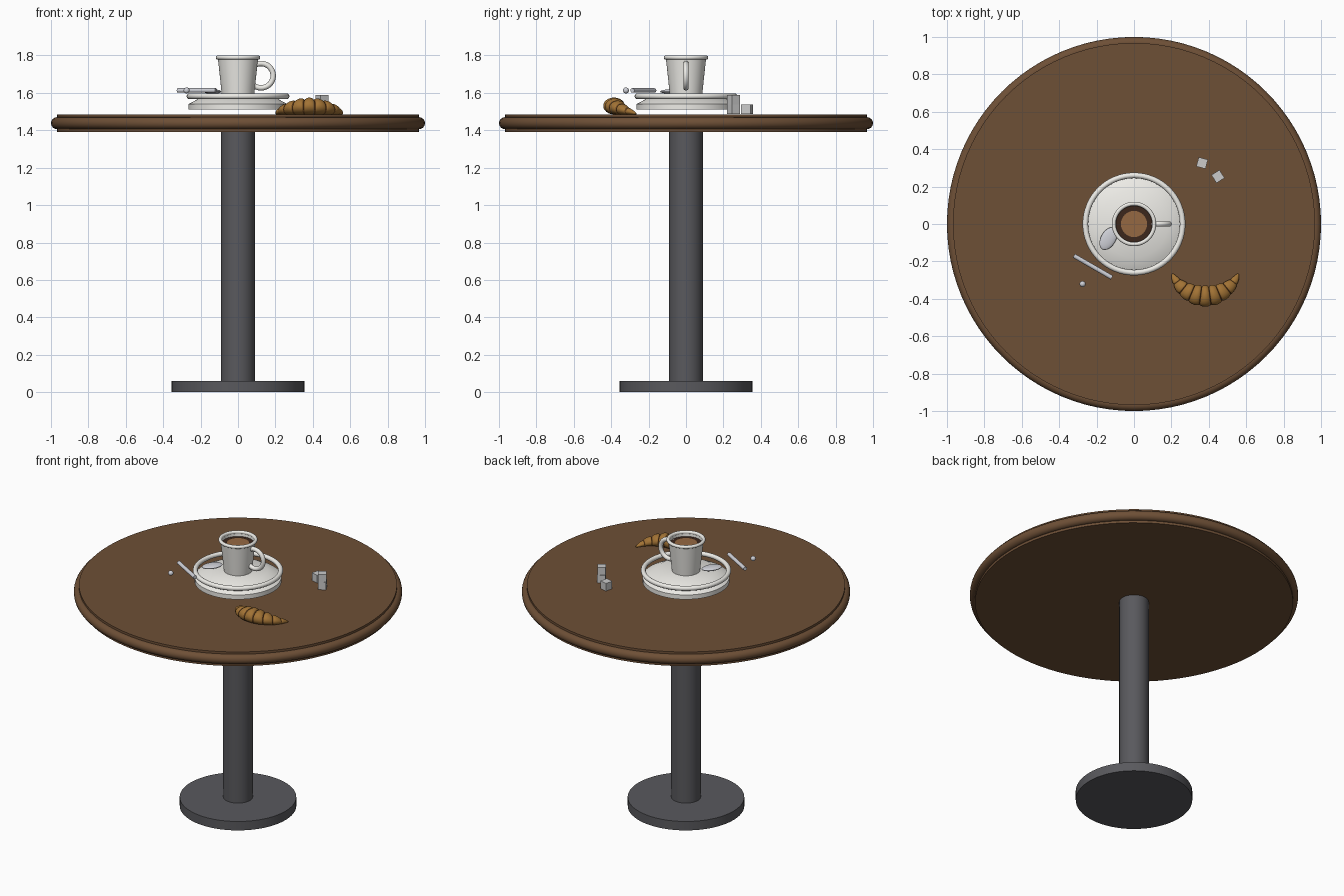
import bpy, bmesh
from math import sin, cos, pi, radians

if "Cube" in bpy.data.objects:
    bpy.data.objects.remove(bpy.data.objects["Cube"])


def material(name, rgb):
    m = bpy.data.materials.new(name)
    m.diffuse_color = (*rgb, 1)
    m.use_nodes = True
    m.node_tree.nodes["Principled BSDF"].inputs["Base Color"].default_value = m.diffuse_color
    return m


WOOD = material("wood", (0.155, 0.079, 0.037))
IRON = material("iron", (0.10, 0.10, 0.11))
CHINA = material("china", (0.85, 0.84, 0.80))
COFFEE = material("coffee", (0.045, 0.02, 0.012))
CREMA = material("crema", (0.30, 0.14, 0.055))
CRUST = material("crust", (0.36, 0.17, 0.035))
BROWNED = material("browned_crust", (0.16, 0.065, 0.015))
STEEL = material("steel", (0.62, 0.63, 0.68))
SUGAR = material("sugar", (0.9, 0.9, 0.88))


def finish(name, mat, smooth=True):
    o = bpy.context.object
    o.name = name
    o.data.materials.append(mat)
    if smooth:
        bpy.ops.object.shade_smooth_by_angle(angle=radians(35))
    return o


def disc(name, r, z0, z1, mat, sides=64):
    bpy.ops.mesh.primitive_cylinder_add(vertices=sides, radius=r, depth=z1 - z0,
                                        location=(0, 0, (z0 + z1) / 2))
    return finish(name, mat)


def ring(name, major, minor, loc, mat, rot=(0, 0, 0), seg=64):
    bpy.ops.mesh.primitive_torus_add(major_radius=major, minor_radius=minor, location=loc,
                                     rotation=rot, major_segments=seg, minor_segments=16)
    return finish(name, mat)


def ball(name, loc, scale, mat, turn=0):
    bpy.ops.mesh.primitive_uv_sphere_add(segments=32, ring_count=16, location=loc,
                                         rotation=(0, 0, turn))
    bpy.context.object.scale = scale
    return finish(name, mat)


def grid_mesh(name, rings, mats, closed_path=False):
    """Skin a list of vertex rings; cap the open ends."""
    bm = bmesh.new()
    rows = [[bm.verts.new(p) for p in r] for r in rings]
    n = len(rows[0])
    for a, b in zip(rows, rows[1:]):
        for j in range(n):
            k = (j + 1) % n
            bm.faces.new((a[j], a[k], b[k], b[j]))
    bm.faces.new(rows[0])
    bm.faces.new(rows[-1])
    bmesh.ops.recalc_face_normals(bm, faces=bm.faces)
    me = bpy.data.meshes.new(name)
    bm.to_mesh(me)
    bm.free()
    o = bpy.data.objects.new(name, me)
    bpy.context.collection.objects.link(o)
    for m in mats:
        me.materials.append(m)
    bpy.ops.object.select_all(action='DESELECT')
    o.select_set(True)
    bpy.context.view_layer.objects.active = o
    bpy.ops.object.shade_smooth_by_angle(angle=radians(40))
    return o


def lathe(name, profile, mat, n=64):
    return grid_mesh(name, [[(r * cos(2 * pi * j / n), r * sin(2 * pi * j / n), z)
                             for j in range(n)] for r, z in profile], [mat])


# table
disc("base", 0.355, 0, 0.06, IRON)
disc("column", 0.09, 0.06, 1.39, IRON)
disc("table_top", 0.968, 1.39, 1.485, WOOD, 96)
ring("table_rim", 0.968, 0.032, (0, 0, 1.438), WOOD, seg=96)

# saucer
lathe("saucer", [(0.265, 1.51), (0.265, 1.54), (0.18, 1.585)], CHINA)
ring("saucer_rim", 0.26, 0.015, (0, 0, 1.582), CHINA)

# cup with open top
lathe("cup", [(0.086, 1.585), (0.108, 1.79), (0.100, 1.79), (0.097, 1.755)], CHINA)
ring("cup_rim", 0.108, 0.011, (0, 0, 1.789), CHINA)
ring("cup_handle", 0.065, 0.0145, (0.123, 0, 1.692), CHINA, (pi / 2, 0, 0), 48)
disc("coffee", 0.102, 1.75, 1.765, COFFEE)
disc("crema", 0.07, 1.76, 1.77, CREMA)

# spoon
turn = radians(-30)
bpy.ops.mesh.primitive_cylinder_add(vertices=24, radius=0.012, depth=0.235,
                                    location=(-0.22, -0.228, 1.613), rotation=(0, pi / 2, turn))
finish("spoon_handle", STEEL)
ball("spoon_bowl", (-0.137, -0.078, 1.607), (0.04, 0.066, 0.012), STEEL, turn)
ball("spoon_tip", (-0.275, -0.321, 1.613), (0.016,) * 3, STEEL)

# sugar cubes
for i, (x, y, z, a) in enumerate([(0.364, 0.326, 1.512, -15), (0.449, 0.254, 1.512, 30),
                                  (0.449, 0.254, 1.564, 33)]):
    bpy.ops.mesh.primitive_cube_add(size=0.051, location=(x, y, z), rotation=(0, 0, radians(a)))
    finish(f"sugar_cube_{i + 1}", SUGAR, False)

# croissant: crescent tube swollen into lobes
LOBES, STEPS, SIDES, ARC = 9, 12, 24, radians(68)
N = LOBES * STEPS
rings = []
for i in range(N + 1):
    t = 2 * i / N - 1
    a = -pi / 2 + t * ARC
    lobe = abs(sin(pi * i / STEPS)) ** 0.5
    r = (0.006 + 0.047 * (1 - abs(t) ** 1.8)) * (0.84 + 0.16 * lobe)
    row = []
    for j in range(SIDES):
        b = 2 * pi * j / SIDES
        d = 0.19 + 1.08 * r * cos(b)
        row.append((0.381 + d * cos(a), -0.195 + d * sin(a), 1.485 + 0.85 * r * (1 + sin(b))))
    rings.append(row)
croissant = grid_mesh("croissant", rings, [CRUST, BROWNED])
for f in croissant.data.polygons[:N * SIDES]:
    i = f.index // SIDES
    if i % STEPS in (0, STEPS - 1) and STEPS <= i < N - STEPS:
        f.material_index = 1
